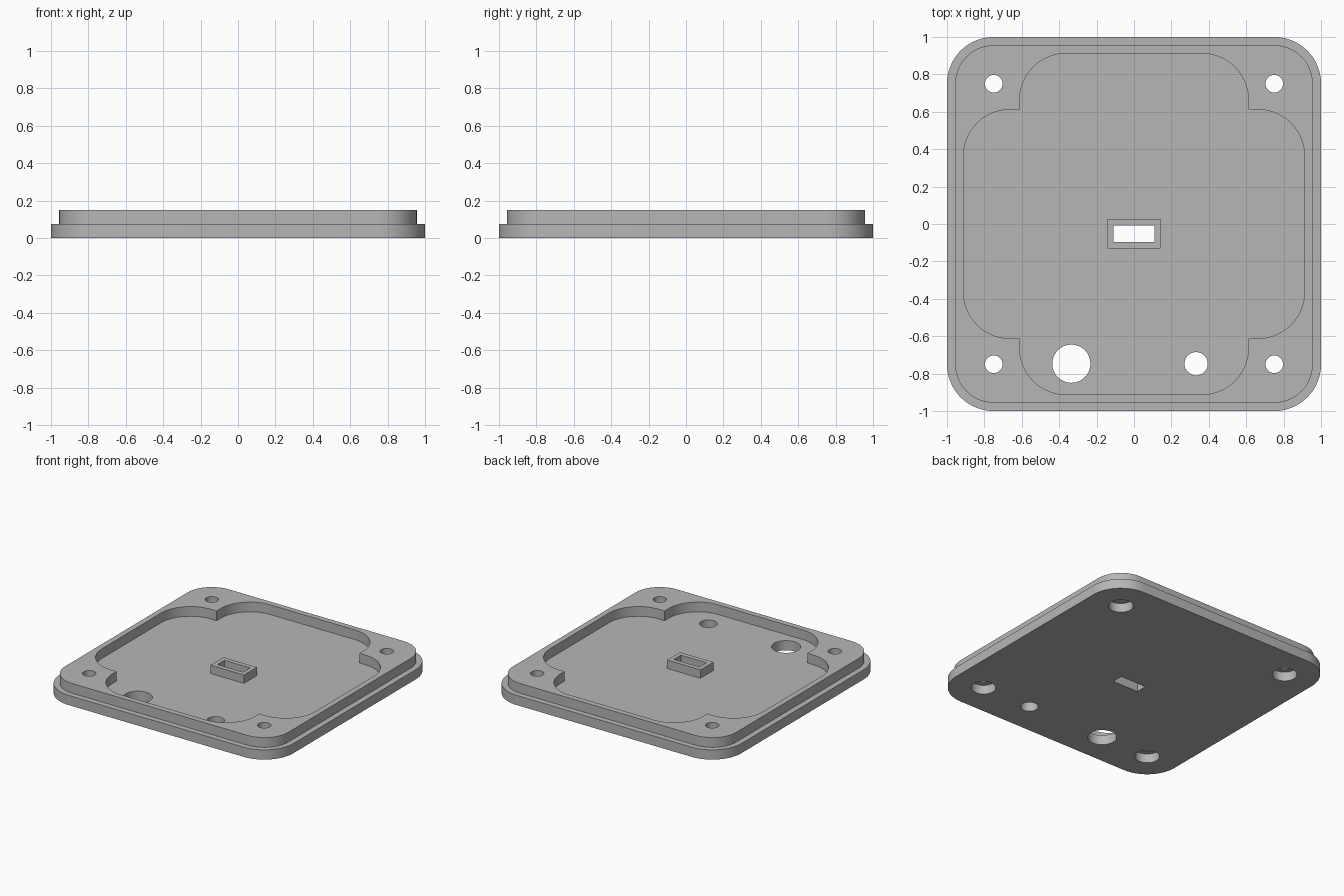
import bpy
import bmesh
from math import cos, sin, pi, radians

cube = bpy.data.objects.get("Cube")
if cube:
    bpy.data.objects.remove(cube, do_unlink=True)

grey = bpy.data.materials.new("plain grey")
grey.use_nodes = True
colour = (0.47, 0.47, 0.47, 1)
grey.diffuse_color = colour
grey.node_tree.nodes["Principled BSDF"].inputs["Base Color"].default_value = colour


def prism(name, outline, z0, z1):
    """Extrude a flat outline from z0 up to z1."""
    bm = bmesh.new()
    face = bm.faces.new([bm.verts.new((x, y, z0)) for x, y in outline])
    top = bmesh.ops.extrude_face_region(bm, geom=[face])["geom"]
    bmesh.ops.translate(bm, vec=(0, 0, z1 - z0),
                        verts=[v for v in top if isinstance(v, bmesh.types.BMVert)])
    bmesh.ops.recalc_face_normals(bm, faces=bm.faces)
    mesh = bpy.data.meshes.new(name)
    bm.to_mesh(mesh)
    bm.free()
    mesh.materials.append(grey)
    obj = bpy.data.objects.new(name, mesh)
    bpy.context.collection.objects.link(obj)
    return obj


def circle(x, y, r, n=64):
    return [(x + r * cos(2 * pi * i / n), y + r * sin(2 * pi * i / n)) for i in range(n)]


def rectangle(hx, hy, cy=0):
    return [(-hx, cy - hy), (hx, cy - hy), (hx, cy + hy), (-hx, cy + hy)]


def rounded(hx, hy, r, n=16):
    corners = [(1, 1), (-1, 1), (-1, -1), (1, -1)]
    return [(sx * (hx - r) + r * cos(pi / 2 * (q + i / n)),
             sy * (hy - r) + r * sin(pi / 2 * (q + i / n)))
            for q, (sx, sy) in enumerate(corners) for i in range(n + 1)]


def combine(obj, other, operation):
    """Apply a boolean and discard the helper."""
    other.hide_render = True
    mod = obj.modifiers.new(operation, 'BOOLEAN')
    mod.operation = operation
    mod.solver = 'EXACT'
    mod.object = other
    bpy.ops.object.select_all(action='DESELECT')
    bpy.context.view_layer.objects.active = obj
    obj.select_set(True)
    bpy.ops.object.modifier_apply(modifier=mod.name)
    bpy.data.objects.remove(other, do_unlink=True)


def cut(obj, outline, z0, z1):
    combine(obj, prism("cutter", outline, z0, z1), 'DIFFERENCE')


FLOOR, TOP = 0.075, 0.15

# Stepped plate: wide base with a narrower raised rim
plate = prism("cover_plate", rounded(1, 1, 0.25), 0, FLOOR)
combine(plate, prism("rim", rounded(0.956, 0.956, 0.206), 0.03, TOP), 'UNION')

# Cross-shaped pocket that leaves four corner bosses
cut(plate, rounded(0.912, 0.612, 0.25), FLOOR, 0.3)
cut(plate, rounded(0.612, 0.912, 0.25), FLOOR, 0.3)

# Corner screw holes, counterbored from below
for sx in (-1, 1):
    for sy in (-1, 1):
        cut(plate, circle(sx * 0.75, sy * 0.75, 0.047), -0.1, 0.3)
        cut(plate, circle(sx * 0.75, sy * 0.75, 0.087), -0.1, 0.07)

# Cable holes and central slot through the floor
cut(plate, circle(-0.335, -0.747, 0.102), -0.1, 0.3)
cut(plate, circle(0.332, -0.747, 0.062), -0.1, 0.3)
SLOT = rectangle(0.11, 0.043, -0.052)
cut(plate, SLOT, -0.1, 0.3)

# Collar around the slot
collar = prism("slot_collar", rectangle(0.143, 0.079, -0.052), FLOOR, 0.14)
cut(collar, SLOT, -0.1, 0.3)

# Smooth round walls, crisp edges
bpy.ops.object.select_all(action='DESELECT')
for obj in (plate, collar):
    obj.select_set(True)
bpy.context.view_layer.objects.active = plate
bpy.ops.object.shade_smooth_by_angle(angle=radians(30))
